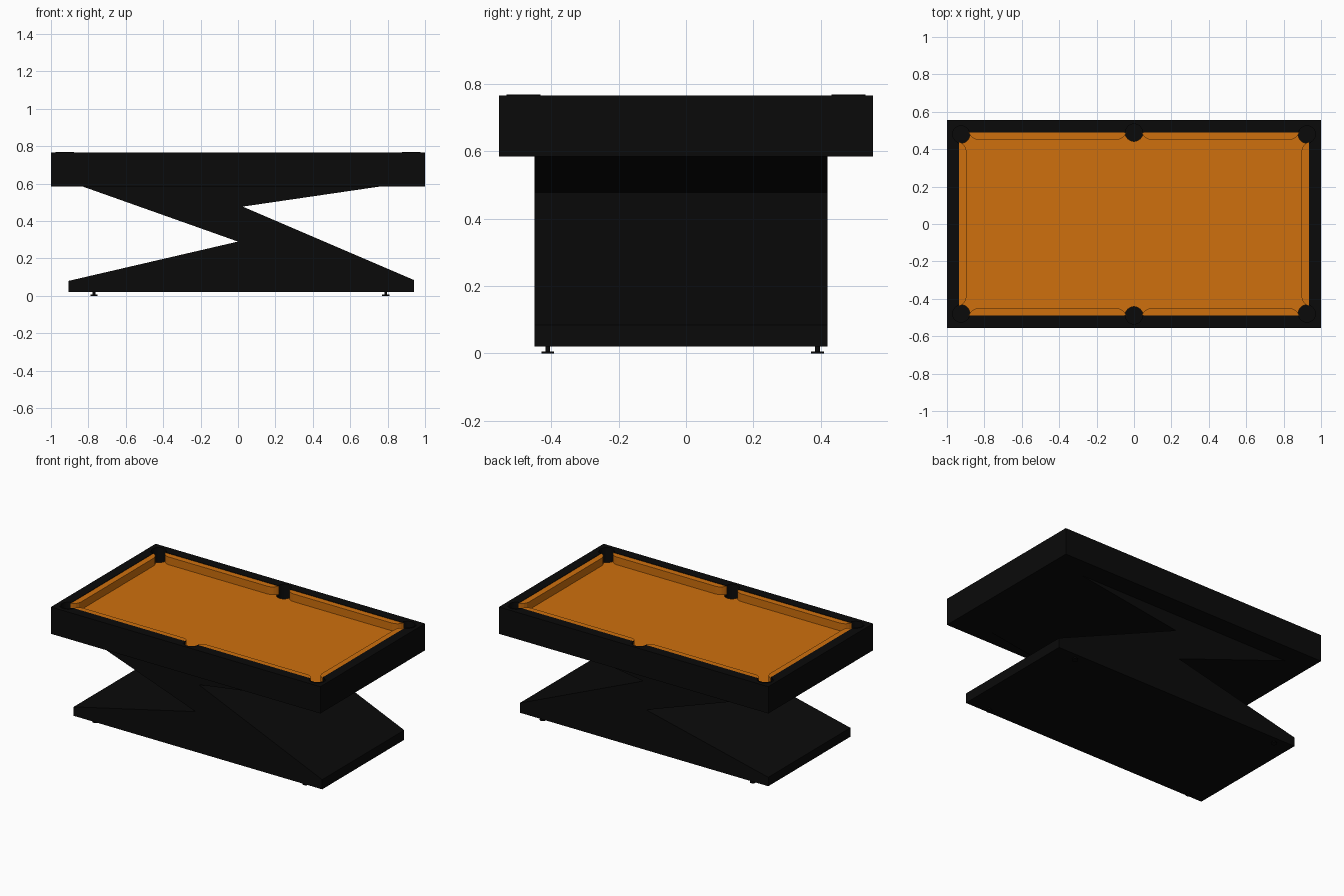
import bpy, bmesh
from math import cos, sin, pi, radians, atan2
from mathutils import Vector

if "Cube" in bpy.data.objects:
    bpy.data.objects.remove(bpy.data.objects["Cube"])


def material(name, color):
    m = bpy.data.materials.new(name)
    m.diffuse_color = color
    m.use_nodes = True
    m.node_tree.nodes["Principled BSDF"].inputs["Base Color"].default_value = m.diffuse_color
    return m


BLACK = material("black_lacquer", (0.003, 0.003, 0.003, 1))
ORANGE = material("orange_cloth", (0.62, 0.16, 0.004, 1))


def finish(name, bm, mat):
    bmesh.ops.recalc_face_normals(bm, faces=bm.faces)
    mesh = bpy.data.meshes.new(name)
    bm.to_mesh(mesh)
    bm.free()
    ob = bpy.data.objects.new(name, mesh)
    bpy.context.collection.objects.link(ob)
    if mat:
        mesh.materials.append(mat)
    return ob


def extrude(bm, points, offset):
    """Closed prism from an outline of 3D points."""
    face = bm.faces.new([bm.verts.new(p) for p in points])
    ret = bmesh.ops.extrude_face_region(bm, geom=[face], use_keep_orig=True)
    verts = [v for v in ret["geom"] if isinstance(v, bmesh.types.BMVert)]
    bmesh.ops.translate(bm, verts=verts, vec=Vector(offset))


def prism(name, outline, z0, z1, mat):
    bm = bmesh.new()
    extrude(bm, [(x, y, z0) for x, y in outline], (0, 0, z1 - z0))
    return finish(name, bm, mat)


def rect(x, y):
    return [(-x, -y), (x, -y), (x, y), (-x, y)]


def circle(cx, cy, r, n):
    return [(cx + r * cos(2 * pi * i / n), cy + r * sin(2 * pi * i / n)) for i in range(n)]


def cut(ob, cutter):
    mod = ob.modifiers.new("cut", 'BOOLEAN')
    mod.operation = 'DIFFERENCE'
    mod.solver = 'EXACT'
    mod.object = cutter
    cutter.hide_render = True
    cutter.hide_viewport = True


def smooth(ob):
    bpy.ops.object.select_all(action='DESELECT')
    ob.select_set(True)
    bpy.context.view_layer.objects.active = ob
    bpy.ops.object.shade_smooth_by_angle(angle=radians(30))


TOP, BED = 0.765, 0.71
corners = [(sx * 0.925, sy * 0.48) for sx in (-1, 1) for sy in (-1, 1)]
middles = [(0, sy * 0.49) for sy in (-1, 1)]

# Z-shaped pedestal
profile = [(-0.905, 0.02), (0.94, 0.02), (0.94, 0.085), (0.025, 0.477),
           (0.77, 0.586), (-0.835, 0.586), (0.0, 0.29), (-0.905, 0.08)]
bm = bmesh.new()
extrude(bm, [(x, -0.45, z) for x, z in profile], (0, 0.87, 0))
finish("z_pedestal", bm, BLACK)

# Levelling feet: disc plus stem
for i, (x, y) in enumerate([(x, y) for x in (-0.77, 0.79) for y in (-0.41, 0.39)]):
    bm = bmesh.new()
    extrude(bm, [(px, py, 0) for px, py in circle(x, y, 0.019, 24)], (0, 0, 0.006))
    extrude(bm, [(px, py, 0.005) for px, py in circle(x, y, 0.007, 16)], (0, 0, 0.018))
    smooth(finish(f"foot_{i + 1}", bm, BLACK))

# Hidden cutters for the playing recess and the pockets
recess = prism("recess_cutter", rect(0.935, 0.49), 0.70, 0.9, None)
bm = bmesh.new()
for cx, cy in corners + middles:
    extrude(bm, [(x, y, 0.63) for x, y in circle(cx, cy, 0.048, 48)], (0, 0, 0.27))
holes = finish("pocket_cutter", bm, None)

# Table frame with rails, and cloth bed
frame = prism("table_frame", rect(1.0, 0.555), 0.585, TOP, BLACK)
cut(frame, recess)
cut(frame, holes)
bed = prism("cloth_bed", rect(0.935, 0.49), 0.70, BED, ORANGE)
cut(bed, holes)


# Cushions with rounded ends by the pockets
def cushion(length0, length1, back, nose):
    end = [(0.0, 0.0), (0.008, 0.35), (0.02, 0.68), (0.036, 0.92), (0.055, 1.0)]
    left = [(length0 + a, back + t * (nose - back)) for a, t in end]
    right = [(length1 - a, back + t * (nose - back)) for a, t in reversed(end)]
    return left + right


for s, side in ((-1, "front"), (1, "back")):
    for m, half in ((-1, "left"), (1, "right")):
        pts = [(m * x, s * y) for x, y in cushion(0.04, 0.885, 0.49, 0.45)]
        prism(f"cushion_{side}_{half}", pts, BED - 0.002, TOP - 0.003, ORANGE)
for s, side in ((-1, "left"), (1, "right")):
    pts = [(s * x, y) for y, x in cushion(-0.44, 0.44, 0.935, 0.895)]
    prism(f"cushion_{side}_end", pts, BED - 0.002, TOP - 0.003, ORANGE)


# Pocket liners: curved walls on the rail side
def liner(name, cx, cy, sweep, top):
    mid = atan2((cy > 0) - (cy < 0), (cx > 0) - (cx < 0))
    n = 32
    ang = [mid + radians(sweep) * (i / n - 0.5) for i in range(n + 1)]
    pts = [(cx + 0.052 * cos(a), cy + 0.052 * sin(a)) for a in ang]
    pts += [(cx + 0.045 * cos(a), cy + 0.045 * sin(a)) for a in reversed(ang)]
    smooth(prism(name, pts, 0.63, top, BLACK))


for i, (x, y) in enumerate(corners):
    liner(f"corner_pocket_{i + 1}", x, y, 230, TOP + 0.003)
for i, (x, y) in enumerate(middles):
    liner(f"middle_pocket_{i + 1}", x, y, 190, TOP + 0.0005)
